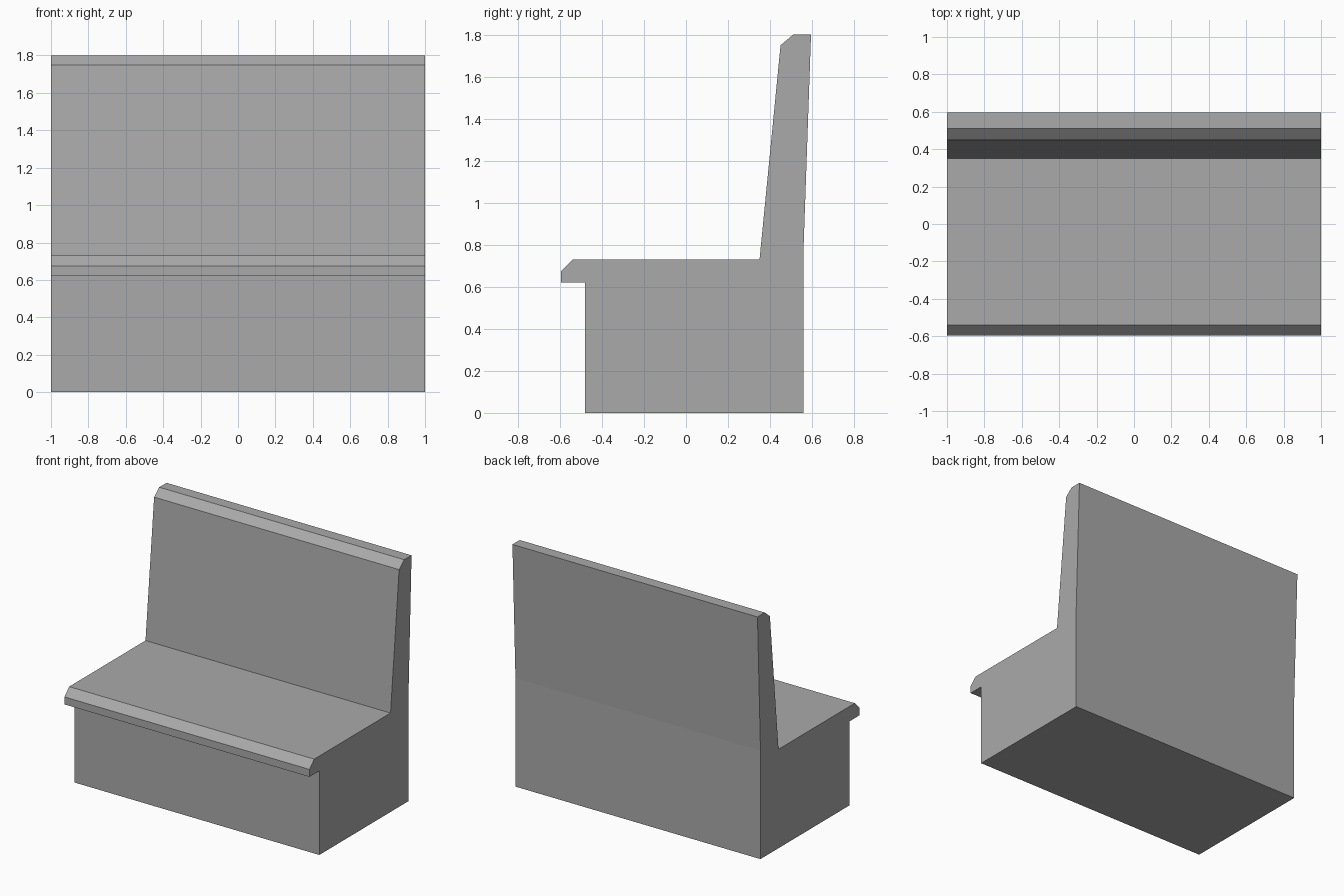
import bpy, bmesh

if "Cube" in bpy.data.objects:
    bpy.data.objects.remove(bpy.data.objects["Cube"])

# Side profile of the bench (y, z), extruded along x
profile = [
    (-0.48, 0.0), (0.56, 0.0),                  # base
    (0.56, 0.80), (0.595, 1.80),                # leaning rear
    (0.51, 1.80), (0.45, 1.75),                 # bevelled top of backrest
    (0.35, 0.73), (-0.54, 0.73),                # backrest front and seat
    (-0.595, 0.675), (-0.595, 0.62),            # bevelled seat lip
    (-0.48, 0.62),                              # underside of lip
]

bm = bmesh.new()
side = bm.faces.new([bm.verts.new((-1, y, z)) for y, z in profile])
ext = bmesh.ops.extrude_face_region(bm, geom=[side], use_keep_orig=True)
moved = [g for g in ext["geom"] if isinstance(g, bmesh.types.BMVert)]
bmesh.ops.translate(bm, verts=moved, vec=(2, 0, 0))
bmesh.ops.recalc_face_normals(bm, faces=bm.faces)

mesh = bpy.data.meshes.new("bench_seat")
bm.to_mesh(mesh)
bm.free()

# Single grey colour
grey = bpy.data.materials.new("plain grey")
grey.diffuse_color = (0.4, 0.4, 0.4, 1)
grey.use_nodes = True
grey.node_tree.nodes["Principled BSDF"].inputs["Base Color"].default_value = grey.diffuse_color
mesh.materials.append(grey)

bench = bpy.data.objects.new("bench_seat", mesh)
bpy.context.collection.objects.link(bench)
